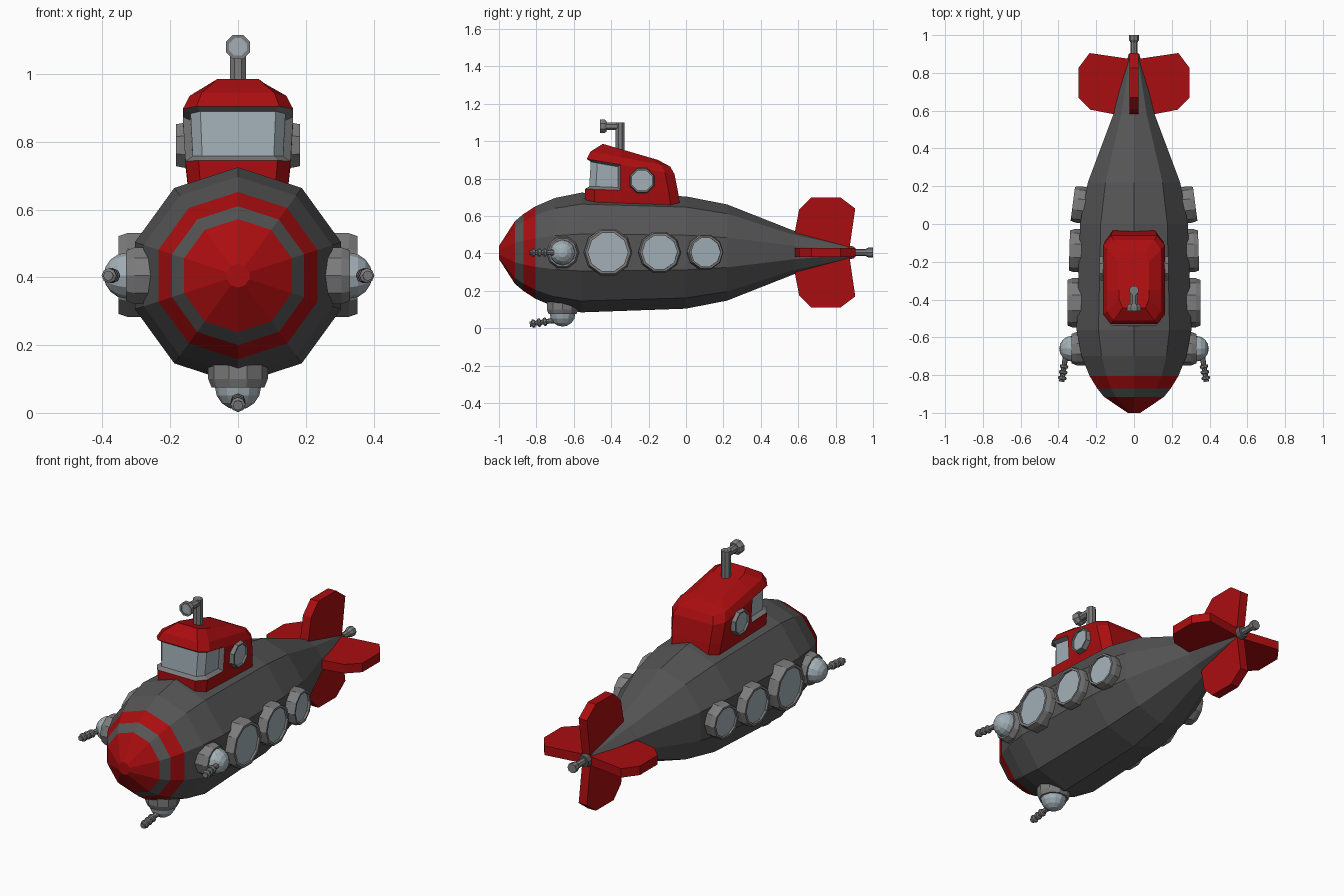
import bpy, bmesh, math
from mathutils import Vector, Matrix

if "Cube" in bpy.data.objects:
    bpy.data.objects.remove(bpy.data.objects["Cube"])


def material(name, rgb):
    m = bpy.data.materials.new(name)
    m.use_nodes = True
    m.diffuse_color = (*rgb, 1)
    bsdf = m.node_tree.nodes["Principled BSDF"]
    bsdf.inputs["Base Color"].default_value = (*rgb, 1)
    bsdf.inputs["Roughness"].default_value = 0.7
    return m


HULL = material("dark grey hull", (0.09, 0.09, 0.09))
RED = material("red paint", (0.40, 0.004, 0.005))
METAL = material("grey metal", (0.20, 0.20, 0.20))
GLASS = material("pale blue glass", (0.36, 0.43, 0.47))
AXIS_Z = 0.405


def finish(name, bm, mats):
    mesh = bpy.data.meshes.new(name)
    bm.to_mesh(mesh)
    bm.free()
    for m in mats:
        mesh.materials.append(m)
    ob = bpy.data.objects.new(name, mesh)
    bpy.context.scene.collection.objects.link(ob)
    return ob


def skin(bm, rings):
    """Join rings of vertices with quads; return the rows of faces."""
    n = len(rings[0])
    return [[bm.faces.new((a[i], a[(i + 1) % n], b[(i + 1) % n], b[i]))
             for i in range(n)] for a, b in zip(rings, rings[1:])]


def lathe(name, profile, origin, axis, sides, mats, bands=None, turn=0.0):
    """Turn (radius, height) points around an axis; bands colour each row."""
    bm = bmesh.new()
    rings = []
    for r, h in profile:
        angles = [turn + 2 * math.pi * i / sides for i in range(sides)]
        rings.append([bm.verts.new((r * math.sin(a), r * math.cos(a), h)) for a in angles])
    for k, row in enumerate(skin(bm, rings)):
        for f in row:
            f.material_index = bands[k] if bands else 0
    bmesh.ops.remove_doubles(bm, verts=bm.verts, dist=1e-5)
    bmesh.ops.recalc_face_normals(bm, faces=bm.faces)
    rot = Vector(axis).to_track_quat('Z', 'Y').to_matrix().to_4x4()
    bm.transform(Matrix.Translation(origin) @ rot)
    return finish(name, bm, mats)


def rod(name, start, end, r, sides=8, mat=METAL):
    d = Vector(end) - Vector(start)
    return lathe(name, [(0, 0), (r, 0), (r, d.length), (0, d.length)],
                 start, d, sides, [mat], turn=math.pi / sides)


def porthole(name, origin, axis, r, depth, sides):
    """Bevelled metal rim around a sunken pane."""
    bevel, pane = r * 0.93, r * 0.82
    lathe(name, [(0, 0), (r, 0), (r, depth - 0.025), (bevel, depth), (pane, depth),
                 (pane, depth - 0.012), (0, depth - 0.012)],
          origin, axis, sides, [METAL, GLASS], [0, 0, 0, 0, 0, 1], math.pi / sides)


# Ten-sided hull with painted nose bands
lathe("hull", [(0, -1), (0.035, -1), (0.167, -0.915), (0.205, -0.87), (0.247, -0.805),
               (0.292, -0.70), (0.32, -0.56), (0.30, 0.0), (0.257, 0.22),
               (0.115, 0.58), (0.03, 0.90), (0, 0.90)],
      (0, 0, AXIS_Z), (0, 1, 0), 10, [HULL, RED], [1, 1, 0, 1] + [0] * 7)

# Tail shaft
lathe("tail_shaft", [(0, 0), (0.018, 0), (0.018, 0.10), (0.027, 0.115), (0.027, 0.14), (0, 0.14)],
      (0, 0.86, AXIS_Z), (0, 1, 0), 8, [METAL])

# Four tail fins
FIN = [(0.0, 0.58), (0.10, 0.58), (0.23, 0.605), (0.295, 0.67),
       (0.295, 0.825), (0.235, 0.905), (0.03, 0.875), (0.0, 0.875)]
for k, label in enumerate(("left", "top", "right", "bottom")):
    bm = bmesh.new()
    face = bm.faces.new([bm.verts.new((x, y, -0.025)) for x, y in FIN])
    solid = bmesh.ops.extrude_face_region(bm, geom=[face])
    bmesh.ops.translate(bm, vec=(0, 0, 0.05),
                        verts=[v for v in solid["geom"] if isinstance(v, bmesh.types.BMVert)])
    bmesh.ops.recalc_face_normals(bm, faces=bm.faces)
    bm.transform(Matrix.Translation((0, 0, AXIS_Z)) @ Matrix.Rotation(-k * math.pi / 2, 4, 'Y'))
    finish(label + "_fin", bm, [RED])

# Tower: tilted chamfered rings as (front y, front z, back y, back z, half width)
LEVELS = [(-0.54, 0.64, -0.03, 0.64, 0.145), (-0.54, 0.745, -0.042, 0.725, 0.155),
          (-0.53, 0.905, -0.062, 0.825, 0.163), (-0.51, 0.945, -0.085, 0.865, 0.143),
          (-0.445, 0.986, -0.15, 0.90, 0.08)]
bm = bmesh.new()
rings = []
for fy, fz, by, bz, w in LEVELS:
    narrow = w * 0.75
    half = [(narrow, fy), (w, fy + 0.05), (w, -0.35), (w, by - 0.05), (narrow, by)]
    loop = half + [(-x, y) for x, y in reversed(half)]
    rings.append([bm.verts.new((x, y, fz + (bz - fz) * (y - fy) / (by - fy))) for x, y in loop])
rows = skin(bm, rings)
bm.faces.new(rings[0])
bm.faces.new(rings[-1])
bmesh.ops.recalc_face_normals(bm, faces=bm.faces)
# Wraparound window sunk between sill and lintel
window = [rows[1][i] for i in (0, 1, 7, 8, 9)]
for f in window:
    f.material_index = 2
rim = bmesh.ops.inset_region(bm, faces=window, thickness=0.014, depth=-0.022,
                             use_boundary=True, use_even_offset=True)
for f in rim["faces"]:
    f.material_index = 1
finish("tower", bm, [RED, METAL, GLASS])

# Periscope
rod("periscope_post", (0, -0.352, 0.92), (0, -0.352, 1.10), 0.026)
rod("periscope_arm", (0, -0.34, 1.08), (0, -0.43, 1.08), 0.022)
lathe("periscope_head", [(0, 0), (0.03, 0), (0.039, 0.012), (0.039, 0.036), (0.028, 0.036),
                         (0.028, 0.032), (0, 0.032)],
      (0, -0.424, 1.08), (0, -1, 0), 8, [METAL, GLASS], [0, 0, 0, 0, 0, 1], math.pi / 8)


def manipulator(label, out):
    """Collar, ball joint and ridged forward arm on the hull side facing out."""
    out = Vector(out)
    centre = Vector((0, -0.66, AXIS_Z))
    lathe(label + "_arm_collar", [(0, 0.22), (0.088, 0.22), (0.088, 0.305), (0.078, 0.33), (0, 0.33)],
          centre, out, 10, [METAL], turn=math.pi / 10)
    bm = bmesh.new()
    bmesh.ops.create_uvsphere(bm, u_segments=12, v_segments=8, radius=0.068)
    turn = out.to_track_quat('Z', 'Y').to_matrix().to_4x4()
    bm.transform(Matrix.Translation(centre + out * 0.328) @ turn)
    finish(label + "_ball_joint", bm, [GLASS])
    start = centre + out * 0.36 + Vector((0, -0.03, 0))
    end = centre + out * 0.383 + Vector((0, -0.175, 0))
    ridges = [(0, 0), (0.017, 0)]
    for k in range(3):
        h = 0.055 + 0.031 * k
        ridges += [(0.013, h), (0.022, h + 0.004), (0.022, h + 0.016), (0.014, h + 0.02)]
    ridges += [(0.015, 0.147), (0, 0.147)]
    lathe(label + "_arm", ridges, start, end - start, 8, [METAL])


manipulator("bottom", (0, 0, -1))

# Matching side fittings
for s, label in ((1, "left"), (-1, "right")):
    manipulator(label, (s, 0, 0))
    porthole(label + "_tower_porthole", (s * 0.12, -0.235, 0.79), (s, 0, 0), 0.072, 0.063, 8)
    for name, y, r, reach, tilt in (("front", -0.417, 0.13, 0.352, 0.0),
                                    ("middle", -0.14, 0.114, 0.342, 0.03),
                                    ("rear", 0.107, 0.097, 0.325, 0.13)):
        porthole(f"{label}_{name}_porthole", (s * (reach - 0.12), y - 0.12 * tilt, AXIS_Z + 0.002),
                 (s, tilt, 0), r, 0.12, 10)
